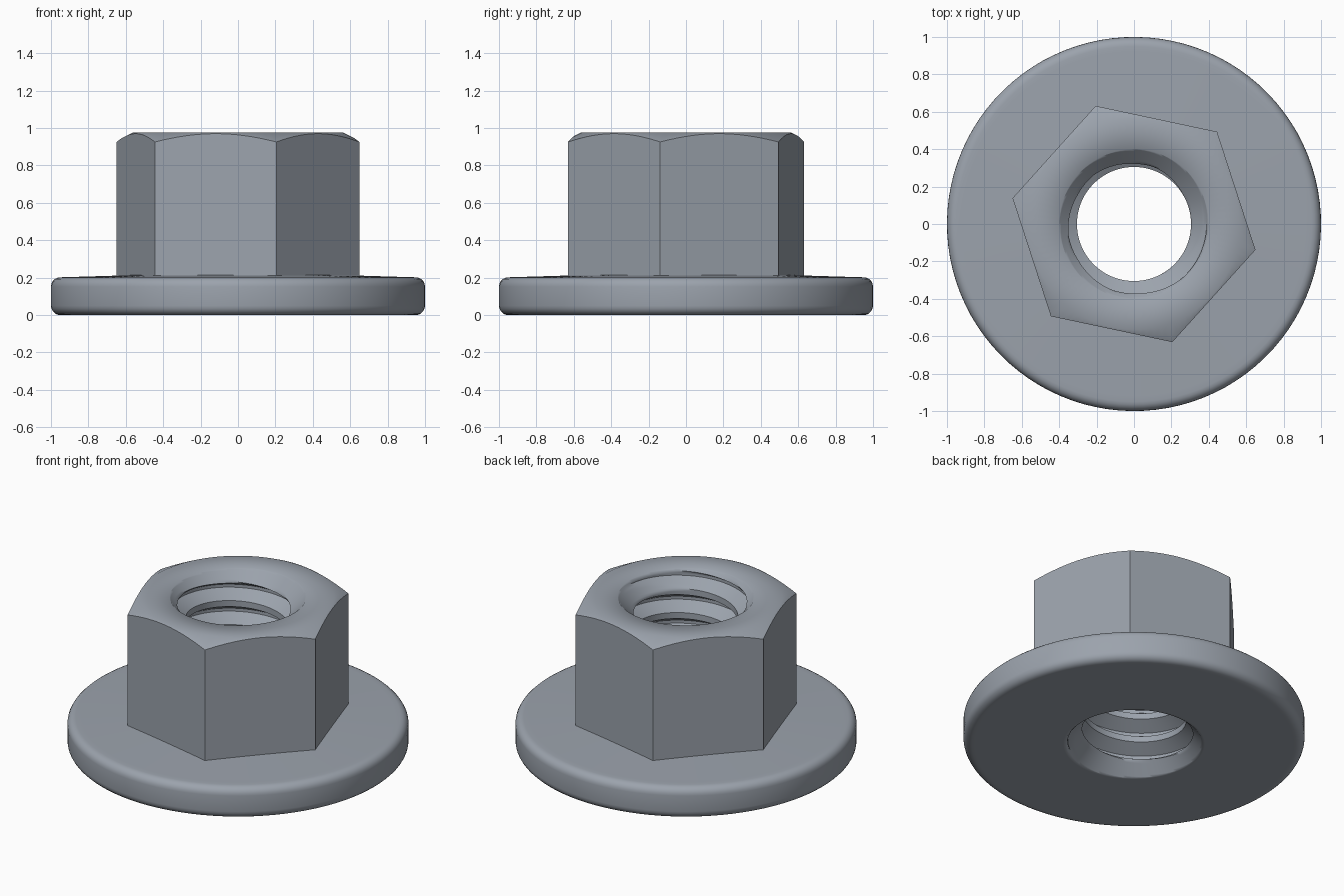
import bpy, bmesh
from math import pi, cos, sin, radians

cube = bpy.data.objects.get("Cube")
if cube:
    bpy.data.objects.remove(cube, do_unlink=True)

SEG = 96                  # columns round the axis, 16 per hex side
TURN = radians(48)        # direction of the first hex corner
TOP = 0.975
APOTHEM = 0.575
MOUTH, MINOR = 0.40, 0.305
PITCH, DEPTH = 0.155, 0.083
STEPS = 16                # thread rows per pitch

steel = bpy.data.materials.new("blue grey steel")
steel.use_nodes = True
colour = (0.33, 0.365, 0.415, 1)
steel.diffuse_color = colour
steel.node_tree.nodes["Principled BSDF"].inputs["Base Color"].default_value = colour

bm = bmesh.new()


def angle(j):
    return TURN + 2 * pi * j / SEG


def point(r, z, j):
    return bm.verts.new((r * cos(angle(j)), r * sin(angle(j)), z))


def circle(r, z):
    return [point(r, z, j) for j in range(SEG)]


def hex_radius(j):
    side = SEG // 6
    return APOTHEM / cos(2 * pi * ((j % side) - side / 2) / SEG)


def flange_top(r):
    return 0.202 + 0.03 * (0.95 - r)


def chamfer(r):
    return TOP - 0.5 * (r - 0.565)


def hexagon(height):
    return [point(hex_radius(j), height(hex_radius(j)), j) for j in range(SEG)]


def fillet(z, start, radius=0.05, n=5):
    arc = [start + pi / 2 * k / n for k in range(n + 1)]
    return [circle(1 - radius + radius * cos(a), z + radius * sin(a)) for a in arc]


# Flange: underside, rounded rim and gently sloped top
rings = [circle(MOUTH, 0), circle(MOUTH + 0.015, 0), circle(0.935, 0)]
rings += fillet(0.05, -pi / 2) + fillet(0.152, 0)
rings += [circle(0.92, flange_top(0.92))]

# Hex body: straight sides, conical corner chamfer, flat top
rings += [hexagon(flange_top), hexagon(chamfer), circle(0.565, TOP), circle(MOUTH, TOP)]
for low, high in zip(rings, rings[1:]):
    for j in range(SEG):
        k = (j + 1) % SEG
        bm.faces.new((low[j], low[k], high[k], high[j]))


# Bore: right-hand thread cut between two countersinks
def thread_radius(u):
    if u <= 0.25:
        return MINOR
    return MINOR + DEPTH * min(1, (u - 0.25) / 0.3125, (1 - u) / 0.3125)


def bore_point(i, j):
    start = TOP - 0.095 + PITCH * (TURN - radians(30)) / (2 * pi)
    z = start + PITCH * (i / STEPS + j / SEG)
    z = min(max(z, 0), TOP)
    sink = MOUTH - min(z, TOP - z)
    return point(max(thread_radius((i % STEPS) / STEPS), sink), z, j)


rows = {i: [bore_point(i, j) for j in range(SEG + 1)]
        for i in range(-8 * STEPS, 2 * STEPS)}
for i in range(-8 * STEPS, 2 * STEPS - 1):
    for j in range(SEG):
        quad = (rows[i][j], rows[i + 1][j], rows[i + 1][j + 1], rows[i][j + 1])
        if len({round(v.co.z, 5) for v in quad}) > 1:
            bm.faces.new(quad)

# Weld the sections into one solid
bmesh.ops.delete(bm, geom=[v for v in bm.verts if not v.link_faces], context='VERTS')
bmesh.ops.remove_doubles(bm, verts=bm.verts, dist=0.0001)
bmesh.ops.recalc_face_normals(bm, faces=bm.faces)
mesh = bpy.data.meshes.new("flange_nut")
bm.to_mesh(mesh)
bm.free()
mesh.materials.append(steel)

nut = bpy.data.objects.new("flange_nut", mesh)
bpy.context.collection.objects.link(nut)
bpy.ops.object.select_all(action='DESELECT')
nut.select_set(True)
bpy.context.view_layer.objects.active = nut
bpy.ops.object.shade_smooth_by_angle(angle=radians(48))
